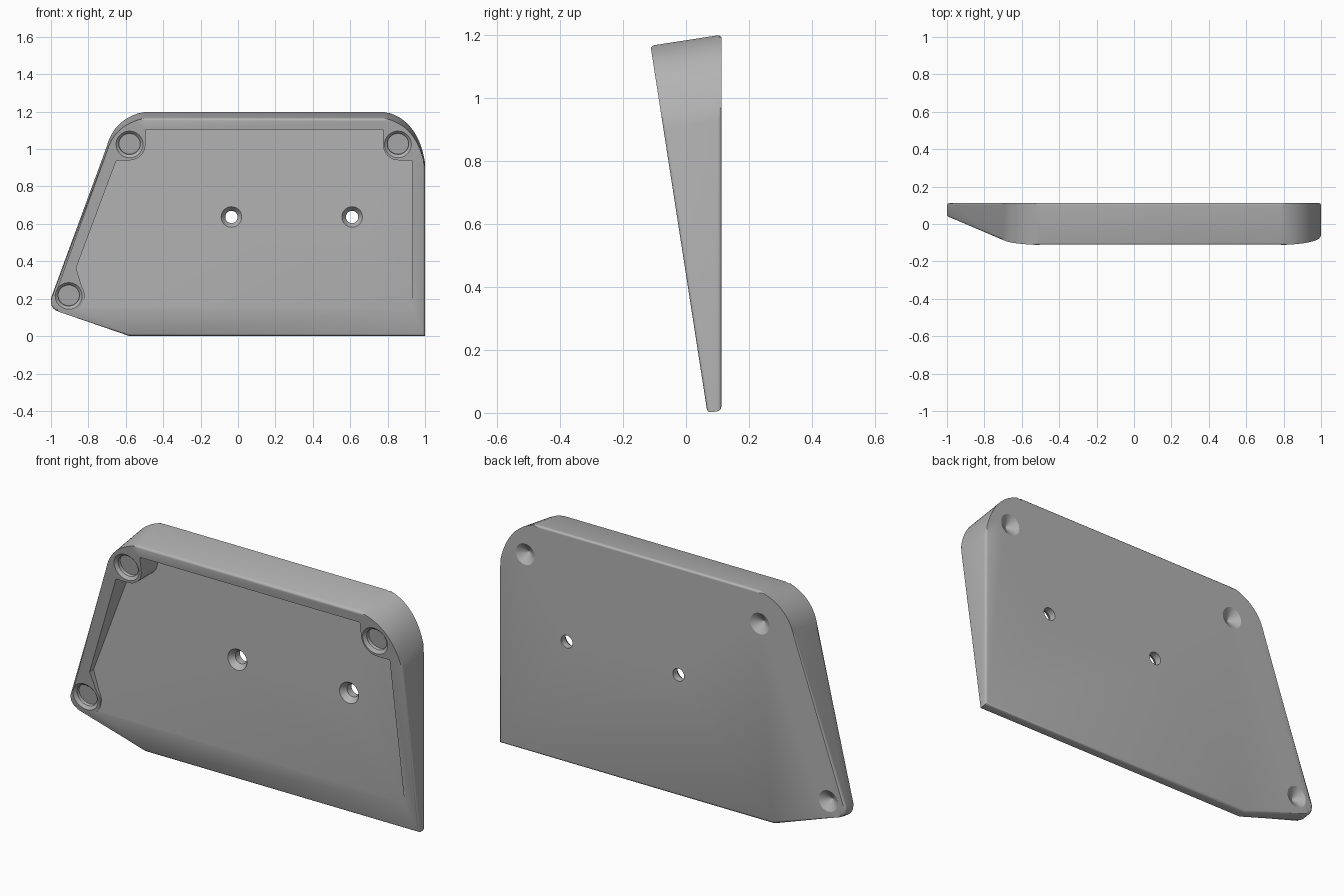
import bpy, bmesh, math
from mathutils import Vector, Matrix

cube = bpy.data.objects.get("Cube")
if cube:
    bpy.data.objects.remove(cube)

BACK, FLOOR, FRONT0, LEAN = 0.112, 0.045, 0.068, 0.155

grey = bpy.data.materials.new("plain grey")
grey.use_nodes = True
grey.diffuse_color = (0.45, 0.45, 0.45, 1)
grey.node_tree.nodes["Principled BSDF"].inputs["Base Color"].default_value = (0.45, 0.45, 0.45, 1)


def bend(a, c, b, n=12):
    """Curved corner from a to b, pulled towards c."""
    a, b, c = Vector(a), Vector(b), Vector(c)
    return [a * (1 - t) ** 2 + c * 2 * t * (1 - t) + b * t * t
            for t in (i / n for i in range(n + 1))]


def arc(x, z, r, start, end, n=12):
    angles = [math.radians(start + (end - start) * i / n) for i in range(n + 1)]
    return [(x + r * math.cos(a), z + r * math.sin(a)) for a in angles]


def make(name, bm):
    bmesh.ops.recalc_face_normals(bm, faces=bm.faces)
    mesh = bpy.data.meshes.new(name)
    bm.to_mesh(mesh)
    bm.free()
    obj = bpy.data.objects.new(name, mesh)
    bpy.context.collection.objects.link(obj)
    return obj


def prism(bm, front, back):
    """Two matching outlines joined by side walls."""
    f = [bm.verts.new(p) for p in front]
    b = [bm.verts.new(p) for p in back]
    caps = [bm.faces.new(f), bm.faces.new(b)]
    for i in range(len(f)):
        j = (i + 1) % len(f)
        bm.faces.new((f[i], f[j], b[j], b[i]))
    return caps


def lathe(name, profile, origin, tilt=0.0, n=40):
    """Turned cutter; profile is (radius, distance towards the back)."""
    bm = bmesh.new()
    turn = Matrix.Translation(origin) @ Matrix.Rotation(tilt, 4, 'X')
    rings = [[bm.verts.new(turn @ Vector((r * math.cos(k * math.tau / n), d,
                                          r * math.sin(k * math.tau / n))))
              for k in range(n)] for r, d in profile]
    bm.faces.new(rings[0])
    bm.faces.new(rings[-1])
    for p, q in zip(rings, rings[1:]):
        for k in range(n):
            m = (k + 1) % n
            bm.faces.new((p[k], p[m], q[m], q[k]))
    return make(name, bm)


def front_y(z):
    return FRONT0 - LEAN * z


# Wedge body: sides run square to the leaning front face
outline = (bend((-0.5, 1.2), (-0.66, 1.165), (-0.7, 1.02))
           + bend((-0.998, 0.21), (-1.008, 0.155), (-0.96, 0.14), 6)
           + [(-0.585, 0.007), (1, 0.007)]
           + bend((1, 0.93), (0.96, 1.165), (0.78, 1.2)))
back = [(x, BACK, z) for x, z in outline]
front = []
for x, z in outline:
    t = (BACK - front_y(z)) / (1 + LEAN ** 2)
    front.append((x, BACK - t, z - LEAN * t))
bm = bmesh.new()
caps = prism(bm, front, back)
rim = list({e for f in caps for e in f.edges})
bmesh.ops.bevel(bm, geom=rim, offset=0.012, segments=4, profile=0.5, affect='EDGES')
body = make("wedge_plate", bm)

# Shallow pocket, stepping around the three corner bosses
pocket = ([(0.93, 0.1), (0.93, 0.94)] + arc(0.86, 1.025, 0.085, 270, 180)
          + [(0.775, 1.105), (-0.495, 1.105)] + arc(-0.58, 1.025, 0.085, 0, -90)
          + [(-0.65, 0.94), (-0.865, 0.365)] + arc(-0.905, 0.215, 0.085, 35, -45)
          + [(-0.83, 0.1)])
bm = bmesh.new()
prism(bm, [(x, -0.4, z) for x, z in pocket], [(x, FLOOR, z) for x, z in pocket])
cutters = [make("pocket_cutter", bm)]

# Chamfered round recesses on the leaning face
lean = math.atan(LEAN)
for x, z in ((-0.58, 1.025), (0.855, 1.025), (-0.905, 0.215)):
    cutters.append(lathe("recess_cutter",
                         [(0.072, -0.05), (0.072, 0), (0.057, 0.013), (0.057, 0.03)],
                         (x, front_y(z), z), lean))

# Conical holes in the back
for x, z in ((-0.505, 1.03), (0.85, 1.03), (-0.9, 0.21)):
    cutters.append(lathe("cone_cutter", [(0.002, -0.036), (0.055, 0), (0.055, 0.05)],
                         (x, BACK, z)))

# Countersunk through holes
for x in (-0.035, 0.61):
    cutters.append(lathe("screw_cutter",
                         [(0.055, -0.05), (0.055, 0), (0.033, 0.03), (0.033, 0.2)],
                         (x, FLOOR, 0.637)))

# Cut everything, then drop the cutters
bpy.context.view_layer.objects.active = body
body.select_set(True)
for cutter in cutters:
    mod = body.modifiers.new("cut", 'BOOLEAN')
    mod.operation, mod.solver, mod.object = 'DIFFERENCE', 'EXACT', cutter
    bpy.ops.object.modifier_apply(modifier=mod.name)
    bpy.data.objects.remove(cutter)

body.data.materials.clear()
body.data.materials.append(grey)
bpy.ops.object.shade_smooth_by_angle(angle=math.radians(30))
